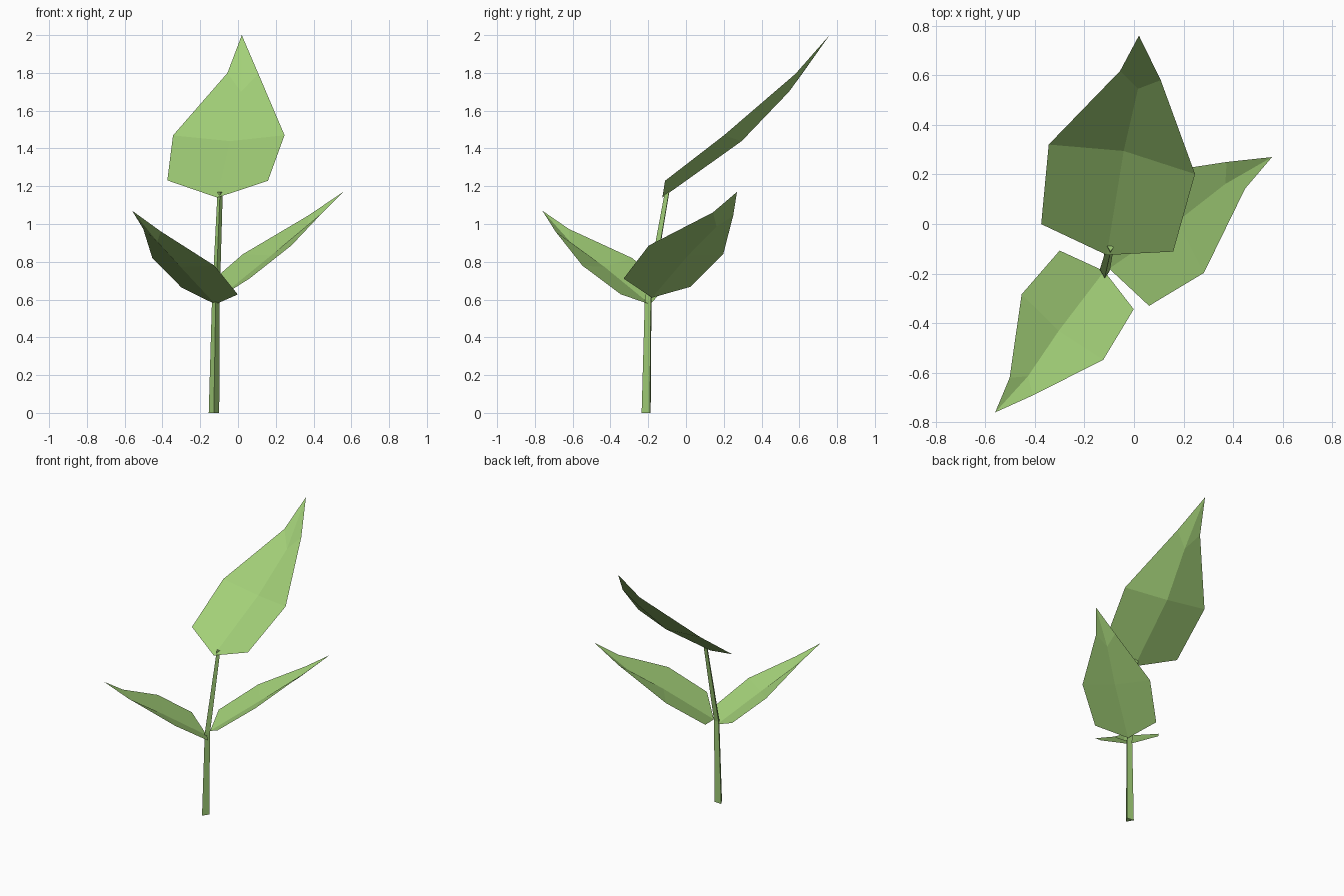
import bpy
from mathutils import Vector

if "Cube" in bpy.data.objects:
    bpy.data.objects.remove(bpy.data.objects["Cube"])

green = bpy.data.materials.new("leaf green")
green.diffuse_color = (0.37, 0.64, 0.19, 1)
green.use_nodes = True
green.node_tree.nodes["Principled BSDF"].inputs["Base Color"].default_value = green.diffuse_color


def make_object(name, verts, faces):
    mesh = bpy.data.meshes.new(name)
    mesh.from_pydata(verts, [], faces)
    mesh.materials.append(green)
    obj = bpy.data.objects.new(name, mesh)
    bpy.context.collection.objects.link(obj)
    return obj


# Leaf outline as fractions of length: (along, across) on the hollow side,
# midrib and full side
HOLLOW = [(.10, -.225), (.42, -.24), (.80, -.045)]
RIB = [(.414, .003), (.709, .02)]
FULL = [(.08, .213), (.402, .245), (.79, .09)]
# base, hollow 1-3, rib 2-3, full 1-3, tip
FACES = [(0, 4, 2, 1), (4, 5, 3, 2), (5, 9, 3),
         (0, 6, 7, 4), (4, 7, 8, 5), (5, 8, 9)]


def leaf(name, base, tip, across, edge_h, rib_h):
    """Creased leaf; 'across' points from the hollow side to the full side."""
    base, tip = Vector(base), Vector(tip)
    length = (tip - base).length
    a = (tip - base).normalized()
    s = Vector(across)
    s = (s - a * s.dot(a)).normalized()
    n = s.cross(a)
    if n.z < 0:
        n = -n
    rows = ([(0, 0, 0)]
            + [(*p, h) for p, h in zip(HOLLOW, edge_h)]
            + [(*p, h) for p, h in zip(RIB, rib_h)]
            + [(*p, h) for p, h in zip(FULL, edge_h)]
            + [(1, 0, 0)])
    verts = [base + length * (a * u + s * v + n * w) for u, v, w in rows]
    make_object(name, verts, FACES)


# Leaves: the top one sags more than the lower pair
leaf("top_leaf", (-.11, -.125, 1.14), (.02, .76, 2.0), (.59, -.12, 0),
     (.014, -.027, -.030), (-.064, -.056))
LOW = ((.036, .029, 0), (-.010, -.025))
leaf("right_leaf", (-.10, -.18, .61), (.557, .27, 1.17), (-.25, .40, -.04), *LOW)
leaf("left_leaf", (-.12, -.19, .575), (-.56, -.76, 1.07), (.335, -.27, -.04), *LOW)

# Three-sided tapering stem: centre and size of each ring
SECTION = [(0, -1), (.95, .45), (-.9, .6)]
RINGS = [(-.128, -.205, 0, .030), (-.118, -.196, .6, .022), (-.095, -.097, 1.17, .015)]
verts = [(x + r * px, y + r * py, z) for x, y, z, r in RINGS for px, py in SECTION]
faces = [(k + i, k + (i + 1) % 3, k + 3 + (i + 1) % 3, k + 3 + i)
         for k in (0, 3) for i in range(3)]
make_object("stem", verts, faces + [(2, 1, 0), (6, 7, 8)])
